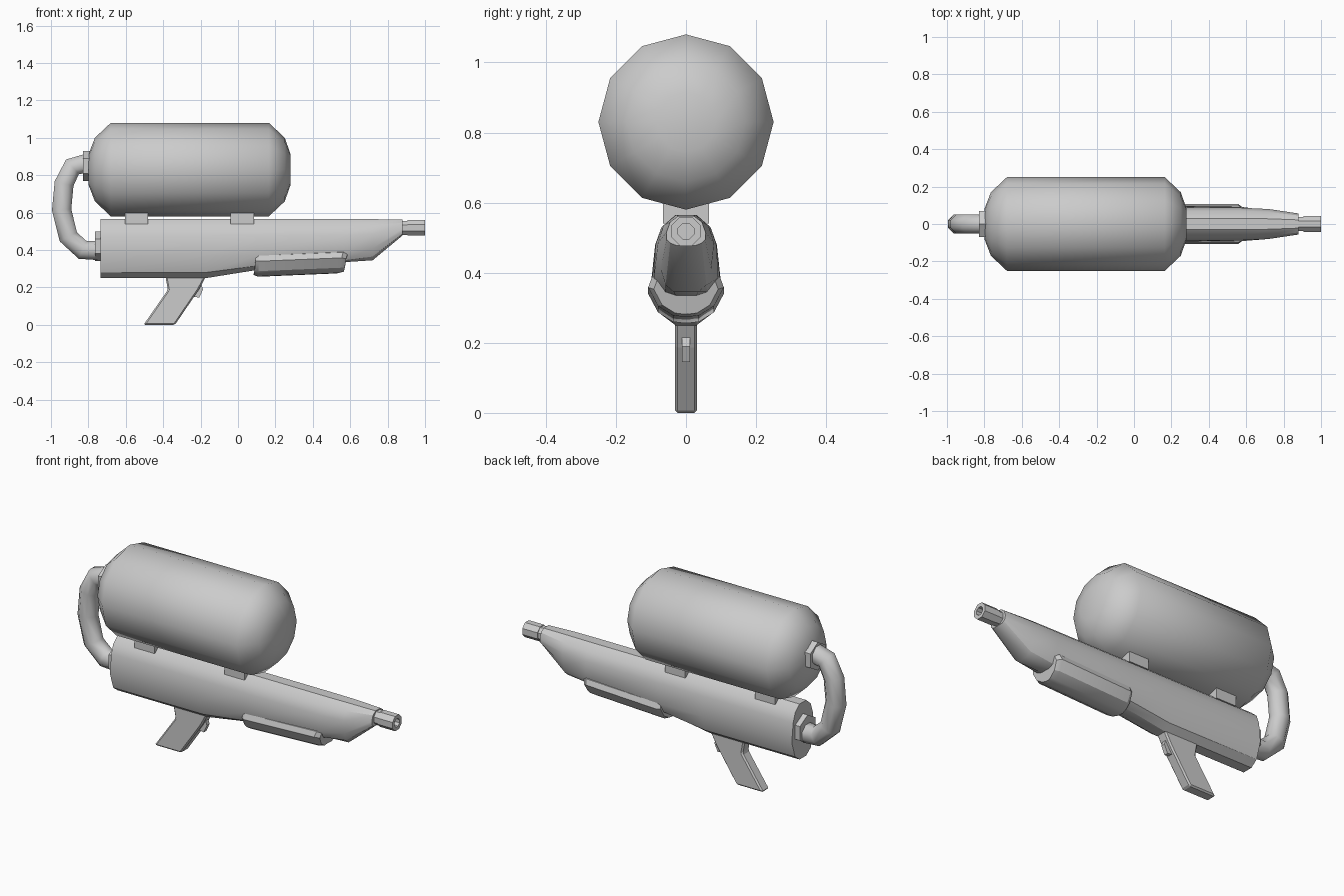
import bpy, bmesh
from math import sin, cos, pi, radians
from mathutils import Vector

if "Cube" in bpy.data.objects:
    bpy.data.objects.remove(bpy.data.objects["Cube"], do_unlink=True)

GREY = (0.6, 0.6, 0.6, 1)
grey = bpy.data.materials.new("grey")
grey.use_nodes = True
grey.diffuse_color = GREY
grey.node_tree.nodes["Principled BSDF"].inputs["Base Color"].default_value = GREY


def finish(name, bm, angle=None):
    """Turn a bmesh into a named object; smooth it if an angle is given."""
    bmesh.ops.recalc_face_normals(bm, faces=bm.faces)
    mesh = bpy.data.meshes.new(name)
    bm.to_mesh(mesh)
    bm.free()
    mesh.materials.append(grey)
    obj = bpy.data.objects.new(name, mesh)
    bpy.context.collection.objects.link(obj)
    if angle:
        bpy.ops.object.select_all(action="DESELECT")
        obj.select_set(True)
        bpy.context.view_layer.objects.active = obj
        bpy.ops.object.shade_smooth_by_angle(angle=radians(angle))
    return obj


def loft(name, rings, angle=None):
    """Skin a list of equal rings and cap both ends."""
    bm = bmesh.new()
    loops = [[bm.verts.new(p) for p in ring] for ring in rings]
    n = len(rings[0])
    for a, b in zip(loops, loops[1:]):
        for i in range(n):
            j = (i + 1) % n
            bm.faces.new((a[i], a[j], b[j], b[i]))
    bm.faces.new(loops[0])
    bm.faces.new(loops[-1])
    return finish(name, bm, angle)


def circle(x, z, r, sides, turn=0.0, tilt=0.0):
    """Ring round the x axis, tilted about y."""
    ring = []
    for i in range(sides):
        a = 2 * pi * (i + turn) / sides
        up = r * cos(a)
        ring.append((x + up * sin(tilt), r * sin(a), z + up * cos(tilt)))
    return ring


def mirrored(x, half):
    """Closed section at x from its +y half, listed top to bottom."""
    return [(x, y, z) for y, z in half] + [(x, -y, z) for y, z in reversed(half)]


def slab(name, outline, half, bevel=0.0):
    """Side outline extruded to both sides of the centre plane."""
    obj = loft(name, [[(x, y, z) for x, z in outline] for y in (-half, half)])
    if bevel:
        mod = obj.modifiers.new("soft_edges", "BEVEL")
        mod.width = bevel
        mod.segments = 1
    return obj


# Tank
tank_profile = [(-0.80, 0.08), (-0.765, 0.17), (-0.68, 0.25),
                (0.165, 0.25), (0.25, 0.17), (0.28, 0.085)]
loft("tank", [circle(x, 0.83, r, 12) for x, r in tank_profile], 50)

# Tank mounts
for name, x in (("rear_tank_mount", -0.605), ("front_tank_mount", -0.04)):
    slab(name, [(x, 0.54), (x + 0.125, 0.54), (x + 0.125, 0.61), (x, 0.61)], 0.065)

# Main body, tapering to a slanted nose
rear = [(0.03, 0.565), (0.07, 0.53), (0.088, 0.48),
        (0.1, 0.37), (0.07, 0.28), (0.03, 0.25)]
middle = rear[:3] + [(0.098, 0.37), (0.07, 0.315), (0.03, 0.293)]
fore = [(0.03, 0.565), (0.07, 0.53), (0.087, 0.48),
        (0.092, 0.385), (0.06, 0.345), (0.03, 0.335)]
chin = [(0.028, 0.565), (0.064, 0.535), (0.08, 0.485),
        (0.072, 0.41), (0.058, 0.365), (0.035, 0.345)]
nose = [(0.022, 0.562), (0.045, 0.545), (0.056, 0.515),
        (0.055, 0.495), (0.045, 0.485), (0.028, 0.478)]
loft("body", [mirrored(x, s) for x, s in
              ((-0.735, rear), (-0.17, rear), (0.1, middle),
               (0.57, fore), (0.72, chin), (0.88, nose))], 32)

# Barrel with a recessed bore
loft("barrel", [circle(x, 0.518, r, 8, 0.5) for x, r in
                ((0.86, 0.041), (0.905, 0.041), (0.905, 0.045),
                 (1.0, 0.045), (1.0, 0.024), (0.94, 0.024))])

# Hand grip and trigger
slab("hand_grip", [(-0.39, 0.27), (-0.375, 0.187), (-0.505, 0.0),
                   (-0.337, 0.0), (-0.21, 0.187), (-0.165, 0.27)], 0.032, 0.008)
slab("trigger", [(-0.225, 0.26), (-0.175, 0.26), (-0.195, 0.215), (-0.187, 0.19),
                 (-0.207, 0.145), (-0.235, 0.15), (-0.222, 0.195)], 0.012)

# Fore grip wrapped under the body
wrap = [(0.08, 0.375), (0.097, 0.37), (0.108, 0.34),
        (0.08, 0.287), (0.037, 0.26), (0.012, 0.257)]


def wrap_ring(shifts, scale, lift):
    ring = []
    for i, (y, z) in enumerate(wrap):
        ring.append((shifts[0] + (shifts[1] - shifts[0]) * i / 5,
                     y * scale, 0.36 + (z - 0.36) * scale + lift))
    return ring + [(x, -y, z) for x, y, z in reversed(ring)]


loft("fore_grip", [wrap_ring((0.1, 0.082), 0.9, 0),
                   wrap_ring((0.112, 0.108), 1, 0),
                   wrap_ring((0.57, 0.53), 1, 0.018),
                   wrap_ring((0.59, 0.56), 0.85, 0.01)], 28)

# Hose nuts
loft("tank_nut", [circle(x, 0.85, 0.08, 6) for x in (-0.83, -0.78)])
loft("body_nut", [circle(x, 0.42, 0.08, 6) for x in (-0.765, -0.73)])

# Hose looping behind the tank and body
path = [Vector(p) for p in ((-0.81, 0.862), (-0.885, 0.845), (-0.93, 0.755),
                            (-0.943, 0.615), (-0.907, 0.47), (-0.83, 0.4), (-0.75, 0.398))]
hose = []
for i, p in enumerate(path):
    d = path[min(i + 1, len(path) - 1)] - path[max(i - 1, 0)]
    d.normalize()
    # Ring plane is square to the path direction
    hose.append([(p.x - d.y * u, v, p.y + d.x * u) for u, v in
                 ((0.056 * cos(2 * pi * (k + 0.5) / 8), 0.054 * sin(2 * pi * (k + 0.5) / 8))
                  for k in range(8))])
loft("hose", hose, 50)
